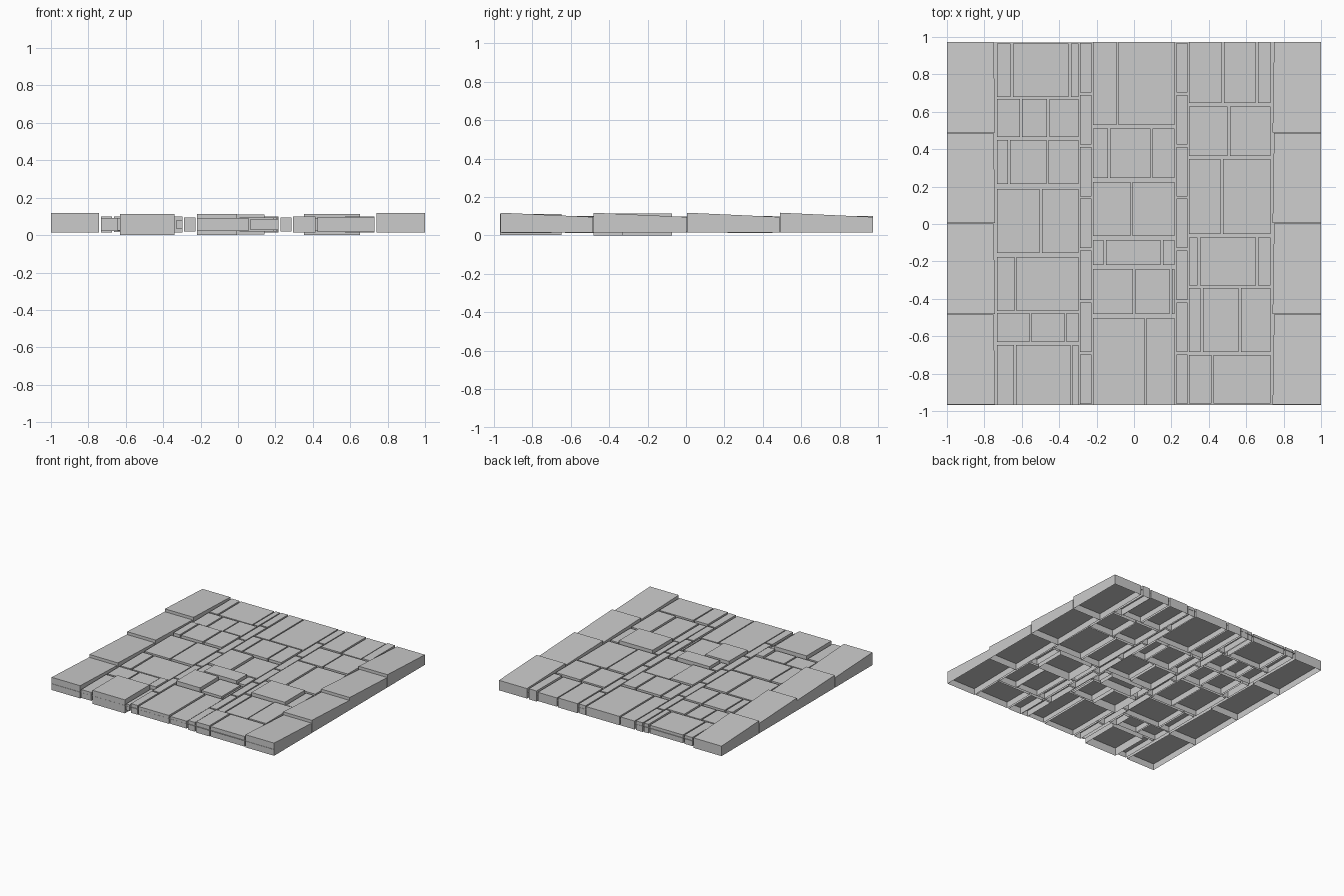
import bpy, random

if "Cube" in bpy.data.objects:
    bpy.data.objects.remove(bpy.data.objects["Cube"])

random.seed(4)
MID = 0.06  # blocks grow up and down about this level
GAP = 0.006  # half the joint between stones


def shell(verts, faces, x0, x1, y0, y1, zb, zf, zk, skew=(0, 0)):
    """Stone with open underside; zf / zk are top heights at front / back."""
    n = len(verts)
    for z_front, z_back in ((zb, zb), (zf, zk)):
        verts += [(x0 + skew[0], y0, z_front), (x1 + skew[1], y0, z_front),
                  (x1, y1, z_back), (x0, y1, z_back)]
    faces.append([n + 4, n + 5, n + 6, n + 7])
    for i in range(4):
        j = (i + 1) % 4
        faces.append([n + i, n + j, n + 4 + j, n + 4 + i])


def make(name, verts, faces):
    me = bpy.data.meshes.new(name)
    me.from_pydata(verts, [], faces)
    me.update()
    bpy.context.collection.objects.link(bpy.data.objects.new(name, me))


def paving(name, x0, x1, rows, heights):
    """Column of rows: (back y, front y, joint positions along x)."""
    v, f = [], []
    for r, (yb, yf, joints) in enumerate(rows):
        edges = [x0 - GAP] + [j + 0.006 for j in joints] + [x1 + GAP]
        for c in range(len(edges) - 1):
            h = heights.get((r, c), random.uniform(0.032, 0.044))
            shell(v, f, edges[c] + GAP, edges[c + 1] - GAP, yf, yb,
                  MID - h, MID + h, MID + h)
    make(name, v, f)


# three paved columns; a few stones stand proud
paving("left_paving", -0.732, -0.297, [
    (0.965, 0.68, [-0.66, -0.35]),
    (0.668, 0.465, [-0.61, -0.465]),
    (0.45, 0.215, [-0.674, -0.468]),
    (0.187, -0.155, [-0.505]),
    (-0.177, -0.465, [-0.639]),
    (-0.476, -0.63, [-0.559, -0.372]),
    (-0.647, -0.967, [-0.642, -0.34])],
    {(6, 0): 0.034, (6, 1): 0.055, (6, 2): 0.025})
paving("middle_paving", -0.218, 0.216, [
    (0.973, 0.53, [-0.094]),
    (0.51, 0.246, [-0.139, 0.088]),
    (0.225, -0.065, [-0.019]),
    (-0.085, -0.22, [-0.163, 0.142]),
    (-0.24, -0.48, [-0.005, 0.19]),
    (-0.502, -0.967, [0.056])],
    {(3, 1): 0.054, (4, 0): 0.056, (5, 0): 0.034, (5, 1): 0.03})
paving("right_paving", 0.295, 0.731, [
    (0.973, 0.647, [0.468, 0.65]),
    (0.627, 0.364, [0.5]),
    (0.347, -0.053, [0.463]),
    (-0.073, -0.33, [0.34, 0.652]),
    (-0.342, -0.685, [0.356, 0.56]),
    (-0.7, -0.96, [0.414])],
    {(3, 1): 0.057, (5, 0): 0.043, (5, 1): 0.041})

# narrow dividing strips of equal stones
for name, x0, x1 in (("left_strip", -0.288, -0.228), ("right_strip", 0.226, 0.286)):
    v, f = [], []
    for i in range(7):
        yb = 0.968 - i * 0.2775
        shell(v, f, x0, x1, yb - 0.265, yb, 0.022, 0.097, 0.097)
    make(name, v, f)

# sloping kerb slabs down both sides
for name, s in (("left_kerb", -1), ("right_kerb", 1)):
    v, f = [], []
    for i in range(4):
        yb = 0.972 - i * 0.485
        if s < 0:
            shell(v, f, -1, -0.75, yb - 0.482, yb, 0.018, 0.121, 0.099, (0, 0.007))
        else:
            shell(v, f, 0.749, 1, yb - 0.482, yb, 0.018, 0.121, 0.099, (-0.008, 0))
    make(name, v, f)

# mortar bed: a thin sheet running between and under all the stones
make("mortar_bed", [(-1, -0.968, 0.07), (1, -0.968, 0.07),
                    (1, 0.97, 0.07), (-1, 0.97, 0.07)], [[0, 1, 2, 3]])

# rest the lowest stone on the ground
low = min(p.co.z for o in bpy.data.objects for p in o.data.vertices)
for o in bpy.data.objects:
    o.location.z = -low
